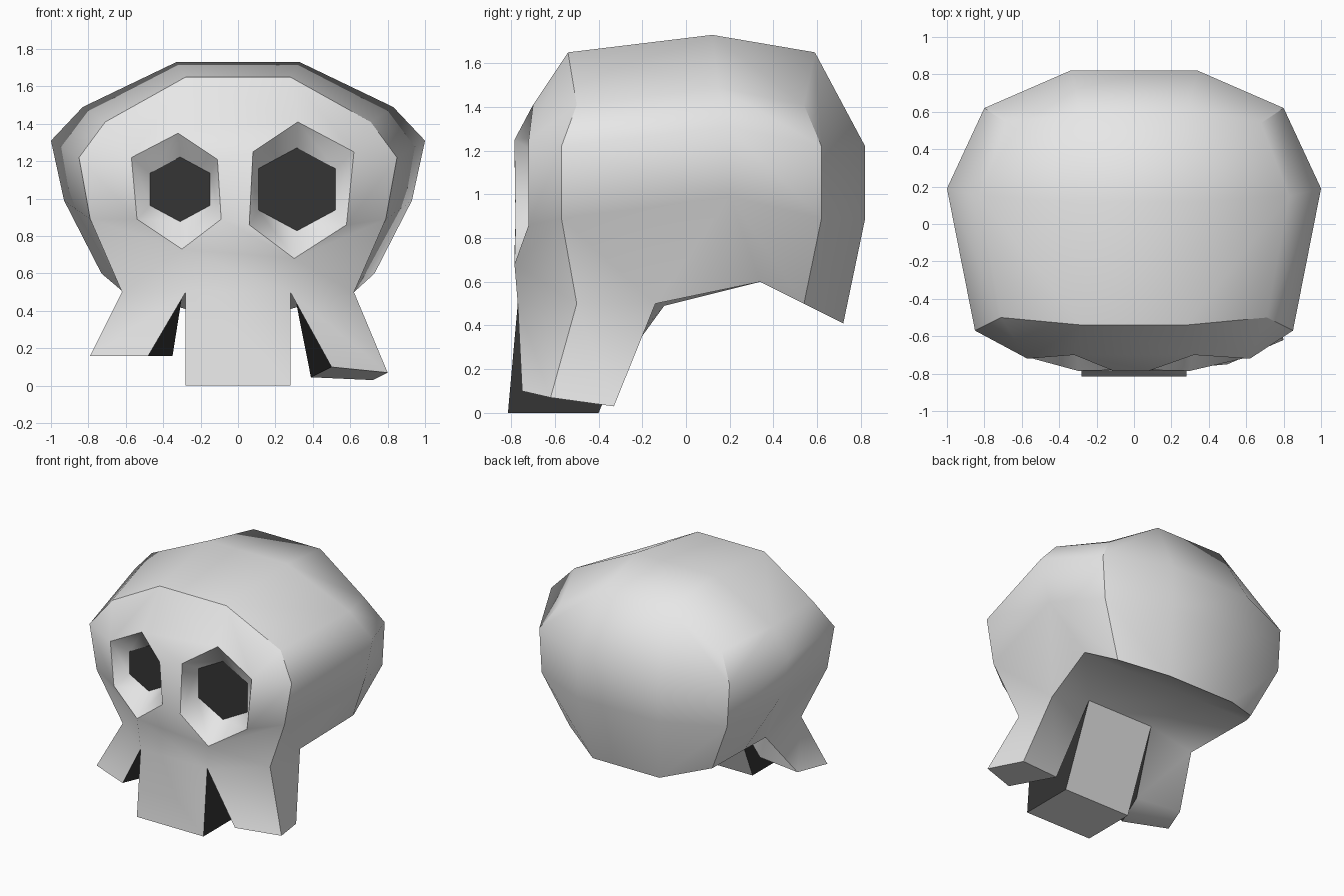
import bpy, bmesh, math

if "Cube" in bpy.data.objects:
    bpy.data.objects.remove(bpy.data.objects["Cube"])

bm = bmesh.new()
cache = {}
LIGHT, DARK = 0, 1


def vert(p):
    key = tuple(round(c, 4) for c in p)
    if key not in cache:
        cache[key] = bm.verts.new(key)
    return cache[key]


def face(*pts, mat=LIGHT):
    f = bm.faces.new([vert(p) for p in pts])
    f.material_index = mat
    f.smooth = True
    return f


def mir(p, s):
    return (p[0] * s, p[1], p[2])


def loft(a, b, mats):
    for i, m in enumerate(mats):
        j = (i + 1) % len(a)
        face(a[i], a[j], b[j], b[i], mat=m)


sharp = []


def crease(pts, closed=False):
    sharp.extend(zip(pts, pts[1:] + pts[:1] if closed else pts[1:]))


# Half arches of the cranium, from the crown down to the jaw
front = [(.28, -.54, 1.65), (.71, -.50, 1.41), (.85, -.57, 1.22), (.79, -.57, .89), (.62, -.50, .50)]
middle = [(.33, .12, 1.73), (.83, .15, 1.49), (1.0, .19, 1.31), (.93, .20, .99), (.73, .34, .60)]
back = [(.28, .59, 1.65), (.68, .54, 1.41), (.80, .62, 1.22), (.78, .62, .89), (.60, .54, .50)]
rear = [back[0], (.34, .82, 1.22), (.34, .82, .89), (.28, .72, .41)]
under = (.30, .34, .60)

# Jaw root
gap_front, gap_back = (.28, -.77, .50), (.28, -.15, .60)
jaw_back = {1: (.62, -.14, .50), -1: (-.60, -.10, .49)}

# Eye rims (top, outer top, outer bottom, bottom, inner bottom, inner top)
rim_y = [-.70, -.72, -.72, -.785, -.78, -.785]
rim_xz = {
    1: [(.32, 1.41), (.62, 1.25), (.58, .86), (.30, .68), (.06, .86), (.08, 1.25)],
    -1: [(-.32, 1.35), (-.57, 1.22), (-.54, .89), (-.30, .73), (-.09, .89), (-.11, 1.21)],
}
rims = {s: [(x, y, z) for (x, z), y in zip(rim_xz[s], rim_y)] for s in rim_xz}
pupil = {1: (.315, 1.05, .222), -1: (-.31, 1.05, .173)}

# Side tooth tips (front inner, front outer, back outer, back inner)
tips = {
    1: [(.50, -.75, .10), (.80, -.62, .07), (.72, -.33, .03), (.39, -.37, .045)],
    -1: [(-.48, -.70, .16), (-.79, -.57, .16), (-.70, -.34, .16), (-.35, -.39, .16)],
}

for s in (1, -1):
    F, M, B, R = ([mir(p, s) for p in ring] for ring in (front, middle, back, rear))
    gf, gb, un = (mir(p, s) for p in (gap_front, gap_back, under))
    jb = jaw_back[s]
    # Cranium side
    for i in range(4):
        if i < 3:
            face(F[i], F[i + 1], M[i + 1], M[i])
        face(M[i], M[i + 1], B[i + 1], B[i])
    face(F[3], F[4], jb, M[3])
    face(jb, M[4], M[3])
    # Cranium rear and underside
    face(B[0], B[1], B[2], R[1])
    face(B[2], B[3], R[2], R[1])
    face(B[3], B[4], R[3], R[2])
    face(gb, jb, M[4], un)
    face(un, M[4], B[4], R[3])
    crease(F)
    crease(B[1:])
    crease([jb, M[4], B[4], R[3]])
    # Face around the eye
    E = rims[s]
    face(F[0], F[1], E[1], E[0])
    face(F[1], F[2], E[1])
    face(F[2], F[3], E[2], E[1])
    face(F[3], F[4], E[3], E[2])
    face(F[4], gf, E[3])
    # Eye socket with dark floor
    cx, cz, r = pupil[s]
    floor = [(cx + s * 1.07 * r * math.sin(k * math.pi / 3), -.63,
              cz + r * math.cos(k * math.pi / 3)) for k in range(6)]
    loft(E, floor, [LIGHT] * 6)
    face(*floor, mat=DARK)
    crease(E, True)
    # Side tooth with dark inner wall
    loft([gf, F[4], jb, gb], tips[s], [LIGHT, LIGHT, LIGHT, DARK])
    face(*tips[s])


def bridge(r0, r1, l0, l1):
    face(l0, r0, r1, l1)


def centre(strip):
    for a, b in zip(strip, strip[1:]):
        bridge(a, b, mir(a, -1), mir(b, -1))


# Centre strips: crown, rear, underside
centre([front[0], middle[0]] + rear + [under, gap_back])
crease([rear[3], mir(rear[3], -1)])

# Centre strip of the face between the eyes
Er, El = rims[1], rims[-1]
right = [front[0], Er[0], Er[5], Er[4], Er[3], gap_front]
left = [mir(front[0], -1), El[0], El[5], El[4], El[3], mir(gap_front, -1)]
for i in range(5):
    bridge(right[i], right[i + 1], left[i], left[i + 1])
crease([mir(front[0], -1), front[0]])

# Middle tooth with dark side walls
tooth_top = [mir(gap_front, -1), gap_front, gap_back, mir(gap_back, -1)]
tooth_tip = [(-.28, -.815, 0), (.28, -.815, 0), (.28, -.40, 0), (-.28, -.40, 0)]
loft(tooth_top, tooth_tip, [LIGHT, DARK, LIGHT, DARK])
face(*tooth_tip)

# Hard edges: listed creases, steep folds and colour borders
bmesh.ops.recalc_face_normals(bm, faces=bm.faces[:])
for e in bm.edges:
    mats = {f.material_index for f in e.link_faces}
    e.smooth = len(mats) == 1 and e.calc_face_angle(0) < math.radians(62)
for a, b in sharp:
    e = bm.edges.get((vert(a), vert(b)))
    if e:
        e.smooth = False

mesh = bpy.data.meshes.new("skull")
bm.to_mesh(mesh)
bm.free()
for name, c in (("bone_grey", .8), ("hollow_dark", .035)):
    m = bpy.data.materials.new(name)
    m.diffuse_color = (c, c, c, 1)
    m.use_nodes = True
    m.node_tree.nodes["Principled BSDF"].inputs["Base Color"].default_value = m.diffuse_color
    mesh.materials.append(m)
bpy.context.collection.objects.link(bpy.data.objects.new("skull", mesh))
